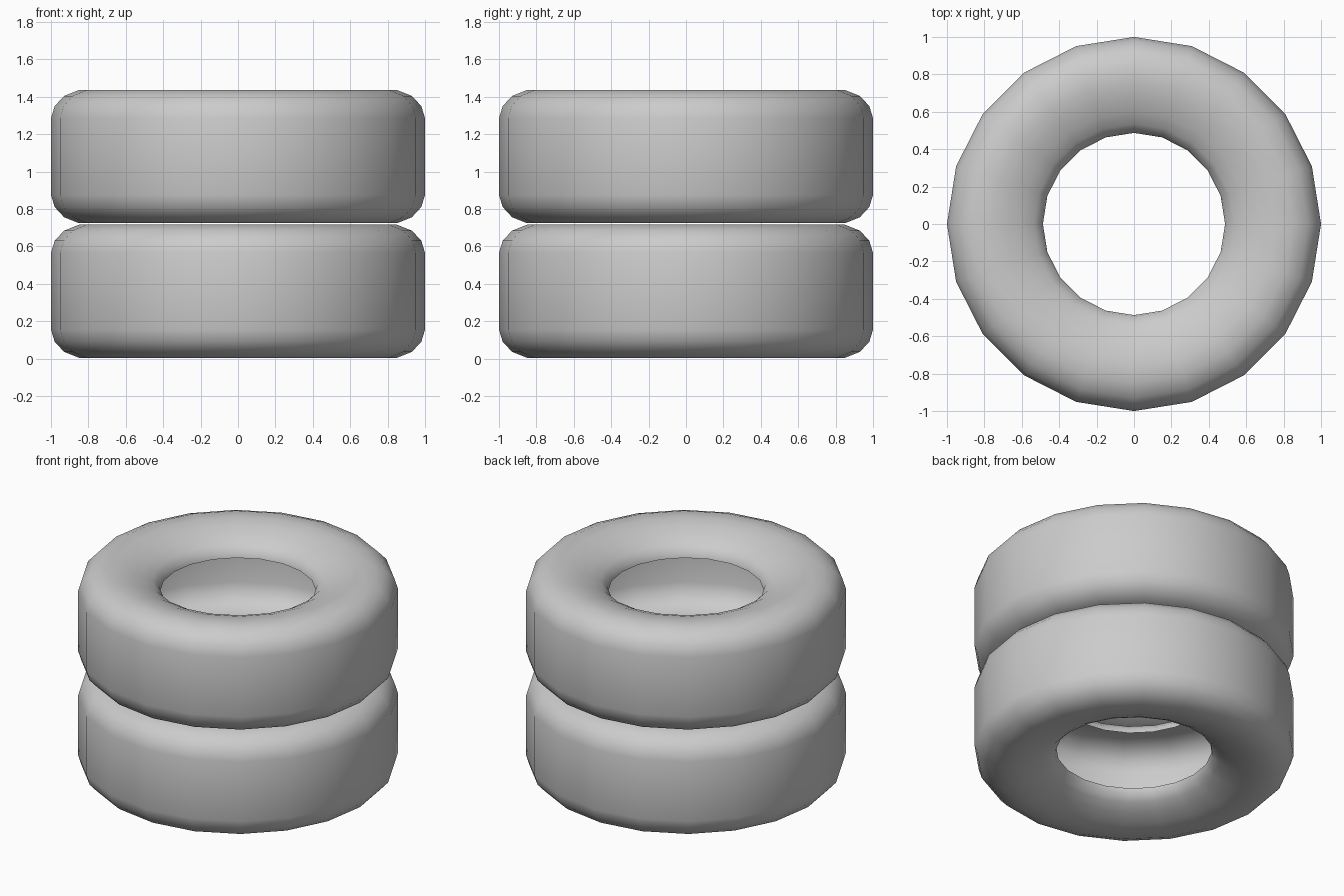
import bpy, bmesh, math

if "Cube" in bpy.data.objects:
    bpy.data.objects.remove(bpy.data.objects["Cube"])

SIDES = 20
HEIGHT = 0.72

# Lower half of the tyre cross-section (radius, z), from inner bead to tread
HALF = [(0.487, 0.160), (0.495, 0.125), (0.535, 0.085), (0.60, 0.050),
        (0.68, 0.020), (0.76, 0.004), (0.85, 0.004), (0.93, 0.036),
        (0.98, 0.090), (1.0, 0.155)]


def tyre(name, base):
    # Open shell: mirrored half profile lathed around z, hollow inside
    profile = HALF + [(r, HEIGHT - z) for r, z in reversed(HALF)]
    bm = bmesh.new()
    rings = []
    for i in range(SIDES):
        a = 2 * math.pi * i / SIDES
        rings.append([bm.verts.new((r * math.cos(a), r * math.sin(a), z))
                      for r, z in profile])
    for i in range(SIDES):
        p, q = rings[i], rings[(i + 1) % SIDES]
        for j in range(len(profile) - 1):
            bm.faces.new((p[j], q[j], q[j + 1], p[j + 1])).smooth = True
    mesh = bpy.data.meshes.new(name)
    bm.to_mesh(mesh)
    bm.free()
    obj = bpy.data.objects.new(name, mesh)
    obj.location.z = base
    bpy.context.collection.objects.link(obj)
    return obj


# Two stacked tyres
tyre("lower_tyre", 0.0)
tyre("upper_tyre", HEIGHT)
